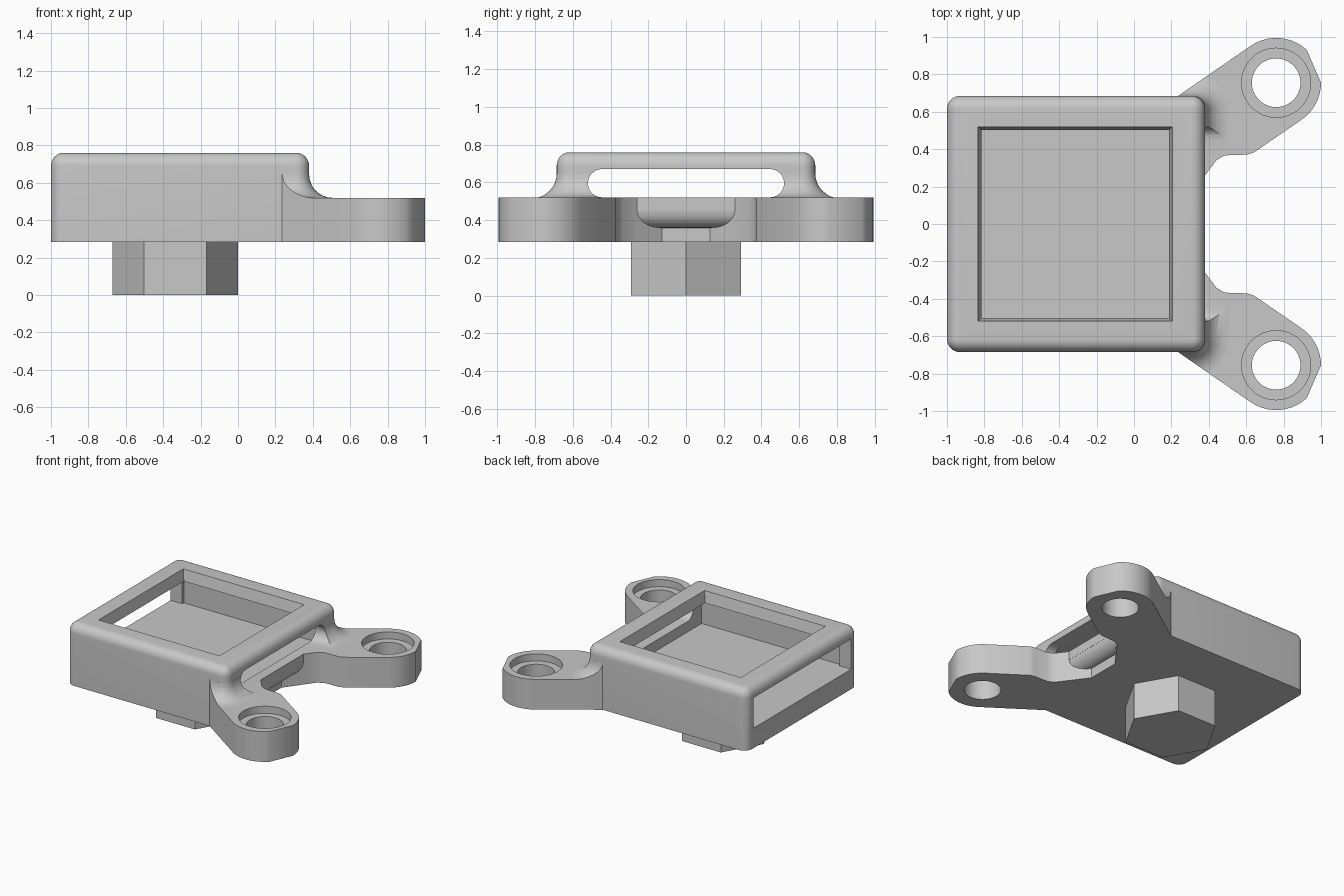
import bpy, bmesh
from math import cos, sin, radians, pi

if "Cube" in bpy.data.objects:
    bpy.data.objects.remove(bpy.data.objects["Cube"])

GREY = (0.58, 0.58, 0.58, 1)
mat = bpy.data.materials.new("plain_grey")
mat.use_nodes = True
mat.diffuse_color = GREY
mat.node_tree.nodes["Principled BSDF"].inputs["Base Color"].default_value = GREY

X0, X1, Y1, R = -1.0, 0.38, 0.685, 0.07      # case footprint and edge radius
BASE, ARM_TOP, TOP = 0.285, 0.52, 0.76       # main heights
HOLE = (0.76, 0.755)                         # ear centre
FLARE = 0.125                                # radius of the flare above each ear


def loft(name, rings):
    """Closed solid through rings of equal length."""
    bm = bmesh.new()
    loops = [[bm.verts.new(p) for p in ring] for ring in rings]
    n = len(loops[0])
    for a, b in zip(loops, loops[1:]):
        for i in range(n):
            bm.faces.new((a[i], a[(i + 1) % n], b[(i + 1) % n], b[i]))
    bm.faces.new(loops[0][::-1])
    bm.faces.new(loops[-1])
    bmesh.ops.recalc_face_normals(bm, faces=bm.faces)
    mesh = bpy.data.meshes.new(name)
    bm.to_mesh(mesh)
    bm.free()
    obj = bpy.data.objects.new(name, mesh)
    bpy.context.collection.objects.link(obj)
    mesh.materials.append(mat)
    return obj


def prism(name, pts, z0, z1):
    return loft(name, [[(x, y, z) for x, y in pts] for z in (z0, z1)])


def arc(cx, cy, r, a0, a1, n):
    angles = [radians(a0 + (a1 - a0) * i / n) for i in range(n + 1)]
    return [(cx + r * cos(a), cy + r * sin(a)) for a in angles]


def rounded_rect(x0, x1, y0, y1, r, n=8):
    return (arc(x1 - r, y1 - r, r, 0, 90, n) + arc(x0 + r, y1 - r, r, 90, 180, n)
            + arc(x0 + r, y0 + r, r, 180, 270, n) + arc(x1 - r, y0 + r, r, 270, 360, n))


def combine(target, tool, operation='DIFFERENCE'):
    mod = target.modifiers.new("combine", 'BOOLEAN')
    mod.operation, mod.object, mod.solver = operation, tool, 'EXACT'
    bpy.context.view_layer.update()
    bpy.context.view_layer.objects.active = target
    bpy.ops.object.modifier_apply(modifier=mod.name)
    bpy.data.objects.remove(tool)


def flip(pts, side):
    return [(x, y * side) for x, y in pts]


def slot_cutter():
    pts = arc(0.445, 0.596, 0.075, -90, 90, 12) + arc(-0.445, 0.596, 0.075, 90, 270, 12)
    return loft("slot", [[(x, y, z) for y, z in pts] for x in (0.25, 0.7)])


# Case block with rounded top edges and upright corners
rings = [[(x, y, BASE) for x, y in rounded_rect(X0, X1, -Y1, Y1, R)]]
for i in range(9):
    a = pi / 2 * i / 8
    d = R * (1 - cos(a)) * 0.95
    z = TOP - R + R * sin(a)
    rings.append([(x, y, z) for x, y in rounded_rect(X0 + d, X1 - d, d - Y1, Y1 - d, R - d)])
case = loft("mount_case", rings)

# Cavity, open between narrow jambs on the rear side
half = [(0.3, 0.62), (-0.9, 0.62), (-0.9, 0.6), (-1.2, 0.6)]
combine(case, prism("cavity", half + flip(half[::-1], -1), 0.44, 0.675))

# Tapered window in the top
window = []
for h, z in ((0.496, 0.65), (0.524, 0.78)):
    window.append([(-0.315 + sx * h, sy * h, z) for sx, sy in ((1, 1), (-1, 1), (-1, -1), (1, -1))])
combine(case, loft("window", window))

# Long round-ended slot through the nose wall
combine(case, slot_cutter())

# Notch under the rounded nose, between the ears
profile = [(0.2, 0.2), (0.6, 0.2), (0.6, 0.452)] + arc(0.287, 0.452, 0.092, 0, -90, 8) + [(0.2, 0.36)]
notch = loft("notch", [[(x, y, z) for x, z in profile] for y in (-0.5, 0.5)])
wedge = [(0.283, -0.128), (0.39, -0.274), (0.39, 0.274), (0.283, 0.128)]
combine(notch, prism("notch_wedge", wedge, 0.1, 0.6), 'INTERSECT')
combine(case, notch)

# Ears with a flat on the outer tip, rooted inside the case wall
ear_outline = ([(0.2, 0.66)] + arc(*HOLE, 0.24, 125, 47, 10) + arc(*HOLE, 0.24, 0, -56, 8)
               + [(0.64, 0.382), (0.605, 0.371), (0.485, 0.367), (0.44, 0.34),
                  (0.38, 0.26), (0.32, 0.28), (0.32, 0.64)])
parts = [case]
for side, label in ((1, "left"), (-1, "right")):
    outline = flip(ear_outline, side)
    ear = prism(label + "_ear", outline, BASE, ARM_TOP)
    # Counterbored screw hole
    for r, z in ((0.13, 0.2), (0.185, 0.465)):
        combine(ear, prism("bore", flip(arc(*HOLE, r, 0, 352.5, 47), side), z, 0.6))

    # Concave flare between case and ear
    rings = [[(x, y, 0.5) for x, y in rounded_rect(-0.5, X1 + FLARE, -Y1 - FLARE, Y1 + FLARE, R + FLARE)]]
    for i in range(9):
        a = pi / 2 * i / 8
        d = FLARE * (1 - sin(a)) + 0.0005
        z = ARM_TOP + FLARE * (1 - cos(a))
        rings.append([(x, y, z) for x, y in rounded_rect(-0.5, X1 + d, -Y1 - d, Y1 + d, R + d)])
    flare = loft(label + "_flare", rings)
    combine(flare, prism("flare_limit", outline, 0.45, 0.75), 'INTERSECT')
    combine(flare, slot_cutter())
    parts += [ear, flare]

# Hexagonal boss below
prism("hex_boss", arc(-0.335, 0, 0.335, 0, 300, 5), 0, BASE)

# Smooth the rounded surfaces, keeping edges sharp
bpy.ops.object.select_all(action='DESELECT')
for part in parts:
    part.select_set(True)
bpy.context.view_layer.objects.active = case
bpy.ops.object.shade_smooth_by_angle(angle=radians(30))
